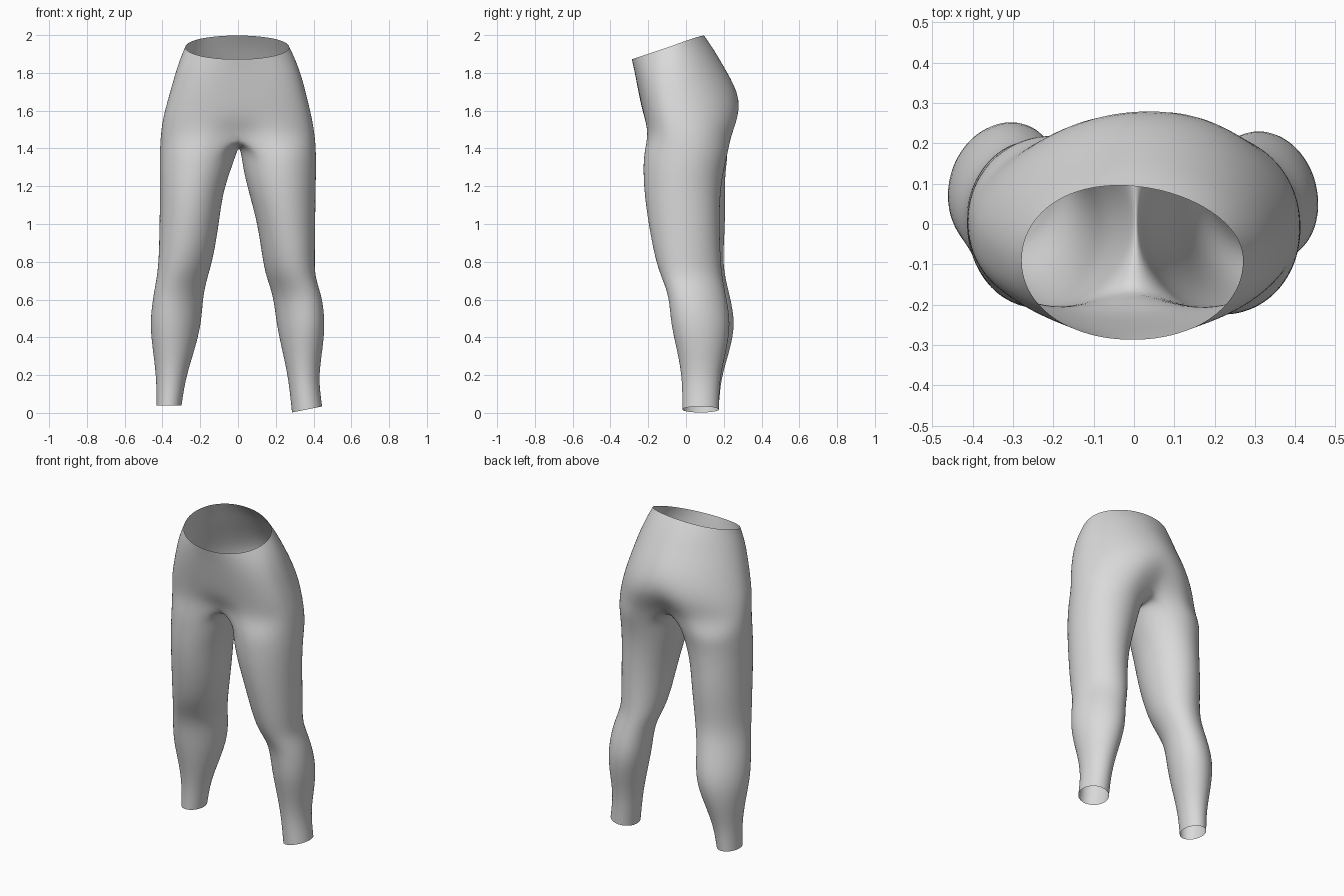
import bpy
import bmesh
from math import sin, cos, pi, exp, radians, copysign

cube = bpy.data.objects.get("Cube")
if cube:
    bpy.data.objects.remove(cube)

HALF = 16   # segments round one side of the hips
SEAM = 8    # segments along the crotch seam

# Hip rings: mid z, x min, x max, y front, y widest, y back, tilt, back skew,
# front notch, back notch, front and back roundness (1 is an ellipse, less is fuller)
HIPS = [
    (1.935, -0.28, 0.272, -0.288, -0.09, 0.095, 0.33, -0.08, 0.0, 0.0, 0.96, 0.98),
    (1.87, -0.312, 0.308, -0.272, -0.09, 0.14, 0.33, -0.02, 0.0, 0.0, 0.85, 1.04),
    (1.78, -0.342, 0.343, -0.254, -0.07, 0.19, 0.33, 0.03, 0.0, 0.0, 0.76, 1.1),
    (1.64, -0.382, 0.378, -0.23, -0.04, 0.285, 0.2, 0.08, 0.0, 0.0, 0.73, 1.14),
    (1.55, -0.402, 0.396, -0.222, -0.015, 0.3, 0.08, 0.09, 0.02, 0.02, 0.75, 1.1),
    (1.46, -0.412, 0.41, -0.222, 0.0, 0.255, 0.0, 0.08, 0.06, 0.07, 0.8, 0.96),
]

# Leg rings: z, inner x, outer x, y front, y back
LEFT = [
    (1.37, 0.016, 0.415, -0.225, 0.222),
    (1.28, 0.028, 0.415, -0.228, 0.20),
    (1.16, 0.058, 0.412, -0.222, 0.182),
    (1.0, 0.103, 0.41, -0.20, 0.178),
    (0.82, 0.128, 0.408, -0.165, 0.183),
    (0.72, 0.148, 0.407, -0.13, 0.19),
    (0.62, 0.187, 0.446, -0.085, 0.208),
    (0.47, 0.202, 0.464, -0.08, 0.238),
    (0.32, 0.236, 0.446, -0.045, 0.212),
    (0.18, 0.267, 0.426, -0.02, 0.178),
    (0.018, 0.285, 0.446, -0.02, 0.175),
]
RIGHT = [
    (1.37, -0.008, -0.416, -0.212, 0.225),
    (1.28, -0.04, -0.416, -0.212, 0.21),
    (1.16, -0.08, -0.414, -0.21, 0.207),
    (1.0, -0.10, -0.417, -0.19, 0.21),
    (0.82, -0.13, -0.42, -0.15, 0.195),
    (0.72, -0.16, -0.43, -0.11, 0.205),
    (0.62, -0.185, -0.45, -0.07, 0.228),
    (0.47, -0.192, -0.469, -0.055, 0.262),
    (0.32, -0.233, -0.45, -0.025, 0.23),
    (0.18, -0.278, -0.432, 0.0, 0.185),
    (0.04, -0.298, -0.432, 0.0, 0.175),
]


def hip_ring(bm, z, x0, x1, y0, widest, y1, tilt, skew, front, back, round_front, round_back):
    ring = []
    cx, cy = (x0 + x1) / 2, (y0 + y1) / 2
    for i in range(2 * HALF):
        a = i * pi / HALF
        behind = i > HALF / 2 and i < 3 * HALF / 2
        power = round_back if behind else round_front
        across, side = (copysign(abs(v) ** power, v) for v in (sin(a), -cos(a)))
        x = cx + (x1 - x0) / 2 * across
        y = widest + side * (y1 - widest if behind else widest - y0)
        height = z + tilt * (y - cy)
        # groove between the thighs, and the turned hips at the back
        groove = exp(-(x / 0.11) ** 2)
        if behind:
            y += side * (skew * x - back * groove)
        else:
            y -= side * front * groove
        ring.append(bm.verts.new((x, y, height)))
    return ring


def leg_ring(bm, z, inner, outer, y0, y1, slope=0.0):
    ring = []
    cx, cy = (inner + outer) / 2, (y0 + y1) / 2
    # knees and calves are fuller at the inner back
    twist = 0.3 * exp(-((z - 0.6) / 0.25) ** 2)
    for k in range(HALF + SEAM):
        a = radians(60 + k * 360 / (HALF + SEAM))
        x = cx + (inner - cx) * cos(a)
        y = cy - (y1 - y0) / 2 * sin(a) + twist * abs(inner - cx) * cos(a)
        ring.append(bm.verts.new((x, y, z + slope * (x - cx))))
    return ring


def bridge(bm, a, b):
    n = len(a)
    for i in range(n):
        j = (i + 1) % n
        bm.faces.new((a[i], a[j], b[j], b[i]))


bm = bmesh.new()

# Waist and hips
hips = [hip_ring(bm, *row) for row in HIPS]
for upper, lower in zip(hips, hips[1:]):
    bridge(bm, upper, lower)

# Crotch seam from back to front, sagging in the middle
base = hips[-1]
start, end = base[HALF].co, base[0].co
seam = []
for j in range(1, SEAM):
    t = j / SEAM
    p = start.lerp(end, t)
    p.x += 0.006 * sin(pi * t)
    p.z -= 0.05 * sin(pi * t)
    seam.append(bm.verts.new(p))

# Legs, each growing from one half of the hips plus the seam
for rows, sign, slope in ((LEFT, 1, 0.2), (RIGHT, -1, 0.0)):
    previous = [base[(sign * k) % (2 * HALF)] for k in range(HALF + 1)] + seam
    for row in rows:
        ring = leg_ring(bm, *row, slope if row is rows[-1] else 0.0)
        bridge(bm, previous, ring)
        previous = ring

bmesh.ops.recalc_face_normals(bm, faces=bm.faces)
for face in bm.faces:
    face.smooth = True
mesh = bpy.data.meshes.new("leggings")
bm.to_mesh(mesh)
bm.free()

leggings = bpy.data.objects.new("leggings", mesh)
bpy.context.collection.objects.link(leggings)
smooth = leggings.modifiers.new("smooth", "SUBSURF")
smooth.levels = smooth.render_levels = 2

# Plain light grey cloth
cloth = bpy.data.materials.new("light_grey_cloth")
cloth.use_nodes = True
grey = (0.7, 0.7, 0.7, 1.0)
cloth.diffuse_color = grey
cloth.node_tree.nodes["Principled BSDF"].inputs["Base Color"].default_value = grey
mesh.materials.append(cloth)
